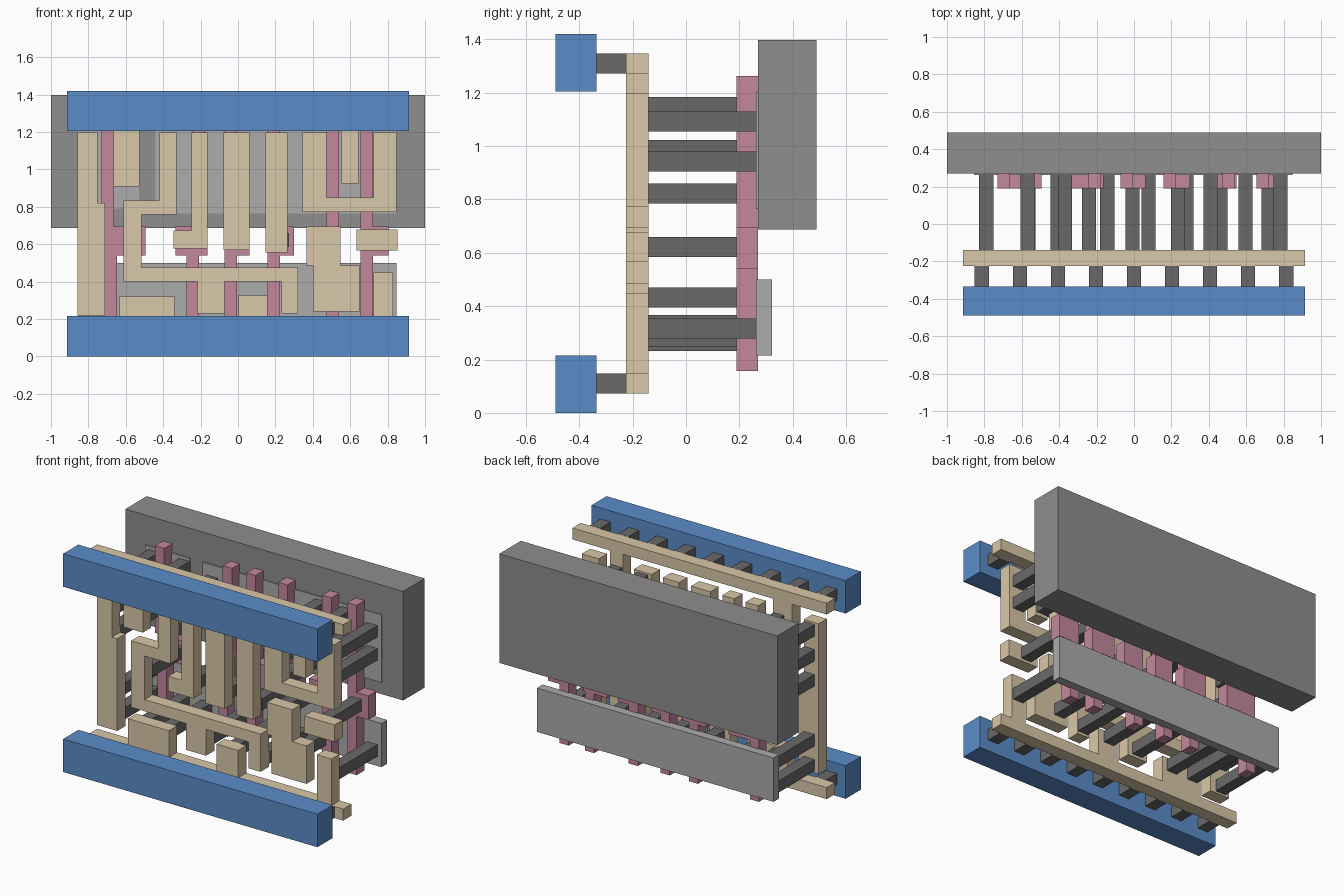
import bpy, bmesh

def material(name, r, g, b):
    m = bpy.data.materials.new(name)
    lin = lambda c: (c / 255 / 12.92) if c < 11 else ((c / 255 + 0.055) / 1.055) ** 2.4
    m.diffuse_color = (lin(r), lin(g), lin(b), 1)
    return m

BLUE = material("blue", 90, 140, 200)
TAN = material("tan", 218, 200, 168)
PINK = material("pink", 196, 136, 158)
DARK = material("dark_grey", 105, 105, 105)
MID = material("mid_grey", 142, 142, 142)
LIGHT = material("light_grey", 172, 172, 172)

def plate(name, pts, y0, y1, mat):
    """Extrude an x-z outline from y0 to y1."""
    clean = [p for i, p in enumerate(pts) if p != pts[i - 1]]
    bm = bmesh.new()
    face = bm.faces.new([bm.verts.new((x, y0, z)) for x, z in clean])
    ext = bmesh.ops.extrude_face_region(bm, geom=[face])
    verts = [v for v in ext["geom"] if isinstance(v, bmesh.types.BMVert)]
    bmesh.ops.translate(bm, verts=verts, vec=(0, y1 - y0, 0))
    bmesh.ops.recalc_face_normals(bm, faces=bm.faces)
    me = bpy.data.meshes.new(name)
    bm.to_mesh(me)
    bm.free()
    ob = bpy.data.objects.new(name, me)
    me.materials.append(mat)
    bpy.context.collection.objects.link(ob)
    return ob

def rect(x0, x1, z0, z1):
    return [(x0, z0), (x1, z0), (x1, z1), (x0, z1)]

def post(name, x, z, y0, y1):
    h = 0.0375
    plate(name, rect(x - h, x + h, z - h, z + h), y0, y1, DARK)

# Well block and the thin slabs set in and below it
plate("well_block", rect(-1, 1, 0.687, 1.397), 0.27, 0.49, MID)
plate("upper_slab_left", rect(-0.855, -0.53, 0.79, 1.205), 0.263, 0.32, LIGHT)
plate("upper_slab_right", rect(-0.44, 0.848, 0.765, 1.205), 0.263, 0.32, LIGHT)
plate("lower_slab", rect(-0.855, 0.848, 0.215, 0.5), 0.263, 0.322, LIGHT)

# Front rails, with their rows of short posts
for name, z0, zc in (("bottom", 0, 0.11), ("top", 1.205, 1.31)):
    plate(name + "_rail", rect(-0.915, 0.915, z0, z0 + 0.215), -0.49, -0.335, BLUE)
    for i in range(9):
        post(name + "_rail_post", (i - 4) * 0.2035, zc, -0.335, -0.225)

# Pink gate bars: lower x, upper x, pad left, pad right
W = 0.066
for l, u, p0, p1 in ((-0.714, -0.73, -0.714, -0.495), (-0.275, -0.243, -0.334, -0.163),
                     (-0.072, -0.072, -0.072, 0.061), (0.158, 0.158, 0.158, 0.3),
                     (0.473, 0.473, 0.377, 0.548), (0.655, 0.655, 0.655, 0.805)):
    plate("gate_bar", [(l, 0.157), (l + W, 0.157), (l + W, 0.54), (p1, 0.54), (p1, 0.695),
                       (u + W, 0.695), (u + W, 1.262), (u, 1.262), (u, 0.695),
                       (p0, 0.695), (p0, 0.54), (l, 0.54)], 0.19, 0.27, PINK)

# Tan wiring layer
T = 1.197
def tapped(z_near, z_far, taps):
    """Straight strip whose near edge carries rectangular tabs."""
    pts = [(-0.915, z_far), (-0.915, z_near)]
    for a, b, z in taps:
        pts += [(a, z_near), (a, z), (b, z), (b, z_near)]
    return pts + [(0.915, z_near), (0.915, z_far)]

wires = {
    "bottom_strip": tapped(0.147, 0.072, [(-0.634, -0.34, 0.321), (0.003, 0.158, 0.326),
                                          (0.725, 0.83, 0.45)]),
    "top_strip": tapped(1.273, 1.347, [(-0.666, -0.527, 0.909), (0.553, 0.644, 0.925)]),
    "left_wire": [(-0.857, 0.22), (-0.712, 0.22), (-0.712, 0.82), (-0.75, 0.82),
                  (-0.75, T), (-0.857, T)],
    "winding_wire": [(-0.42, T), (-0.33, T), (-0.33, 0.76), (-0.516, 0.76), (-0.516, 0.476),
                     (0.32, 0.476), (0.32, 0.23), (0.233, 0.23), (0.233, 0.401),
                     (-0.072, 0.401), (-0.072, 0.23), (-0.217, 0.23), (-0.217, 0.401),
                     (-0.612, 0.401), (-0.612, 0.834), (-0.42, 0.834)],
    "hooked_wire": [(-0.249, T), (-0.163, T), (-0.163, 0.578), (-0.345, 0.578),
                    (-0.345, 0.674), (-0.249, 0.674)],
    "straight_wire_a": rect(-0.078, 0.061, 0.57, T),
    "straight_wire_b": rect(0.147, 0.265, 0.555, T),
    "u_wire": [(0.345, T), (0.473, T), (0.473, 0.85), (0.725, 0.85), (0.725, T),
               (0.848, T), (0.848, 0.772), (0.345, 0.772)],
    "stepped_wire": [(0.367, 0.695), (0.548, 0.695), (0.548, 0.487), (0.65, 0.487),
                     (0.65, 0.24), (0.4, 0.24), (0.4, 0.487), (0.367, 0.487)],
    "short_wire": rect(0.634, 0.853, 0.567, 0.678),
}
for name, pts in wires.items():
    plate(name, pts, -0.225, -0.14, TAN)

# Long posts from wiring to slabs, by column
columns = {-0.79: (0.27, 0.432, 0.822, 0.985, 1.147), -0.57: (0.27, 0.985, 1.147),
           -0.41: (0.27,), -0.37: (0.942, 1.092), -0.143: (0.285,), 0.078: (0.285,),
           0.28: (0.285,), 0.41: (0.822, 0.985, 1.147), 0.462: (0.33,),
           0.597: (0.985, 1.147), 0.783: (0.317, 0.942, 1.092)}
for x, zs in columns.items():
    for z in zs:
        post("slab_post", x, z, -0.14, 0.264)

# Posts from wiring to gate pads
for x in (-0.565, -0.24, -0.007, 0.235, 0.41, 0.72):
    post("gate_post", x, 0.622, -0.14, 0.19)
